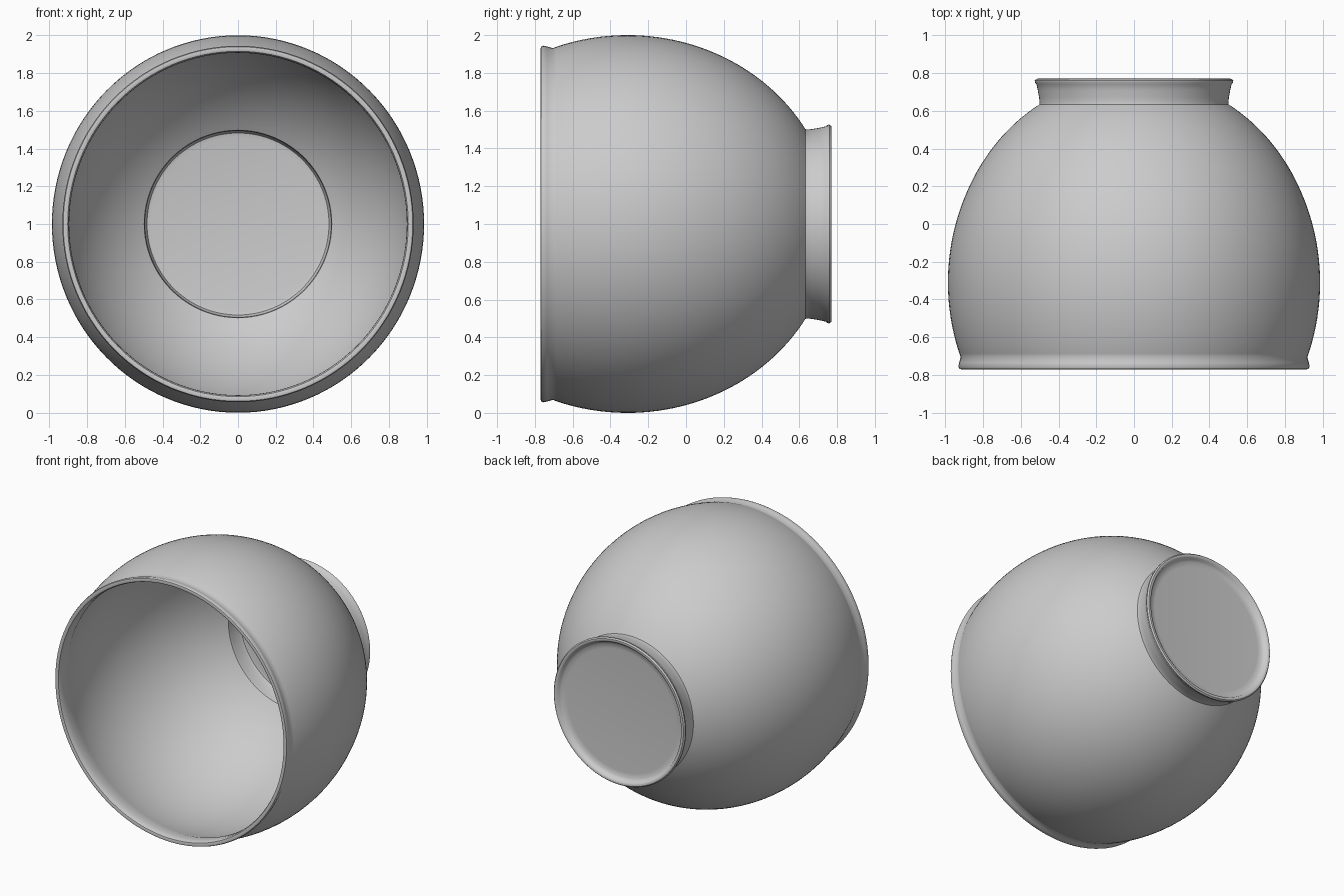
import bpy, bmesh, math

if "Cube" in bpy.data.objects:
    bpy.data.objects.remove(bpy.data.objects["Cube"])

SEG = 128


def arc(radius, length, t0, t1, steps):
    """Elliptical wall section as (radius, y) points, widest at y = -0.31."""
    return [(radius * math.cos(t0 + (t1 - t0) * i / steps),
             -0.31 + length * math.sin(t0 + (t1 - t0) * i / steps))
            for i in range(steps + 1)]


def lathe(name, profile):
    """Revolve a closed-ended profile around the y axis at height z = 1."""
    bm = bmesh.new()
    rings = []
    for r, y in profile:
        if r == 0:
            rings.append([bm.verts.new((0, y, 1))] * SEG)
            continue
        # the wide part is very slightly narrower sideways
        sx = 1 - 0.014 * min(1, max(0, (r - 0.53) / 0.38))
        rings.append([bm.verts.new((r * sx * math.cos(2 * math.pi * i / SEG), y,
                                    1 + r * math.sin(2 * math.pi * i / SEG)))
                      for i in range(SEG)])
    for a, b in zip(rings, rings[1:]):
        for i in range(SEG):
            j = (i + 1) % SEG
            bm.faces.new(list(dict.fromkeys((a[i], a[j], b[j], b[i]))))
    bmesh.ops.recalc_face_normals(bm, faces=bm.faces)
    mesh = bpy.data.meshes.new(name)
    bm.to_mesh(mesh)
    bm.free()
    obj = bpy.data.objects.new(name, mesh)
    bpy.context.collection.objects.link(obj)
    bpy.context.view_layer.objects.active = obj
    obj.select_set(True)
    bpy.ops.object.shade_smooth_by_angle(angle=math.radians(40))
    return obj


# inner floor and the hollow inside the foot
inner_floor = [(0, 0.715), (0.46, 0.715), (0.482, 0.71), (0.492, 0.69), (0.493, 0.62)]
# inner wall, from the foot out to the mouth
inner_wall = arc(0.97, 1.06, 1.033, 0, 28) + arc(0.97, 1.06, 0, -0.355, 8)[1:]
# flared, rounded mouth rim
rim = [(0.907, -0.72), (0.908, -0.75), (0.915, -0.766), (0.928, -0.77),
       (0.939, -0.767), (0.944, -0.755), (0.94, -0.735), (0.931, -0.705)]
# outer wall
outer_wall = arc(1.0, 1.09, -0.352, 0, 8) + arc(1.0, 1.09, 0, 1.045, 28)[1:]
# flared foot ring and its shallow recessed underside
foot = [(0.5, 0.645), (0.503, 0.67), (0.51, 0.71), (0.517, 0.74), (0.525, 0.75),
        (0.526, 0.76), (0.518, 0.769), (0.507, 0.77), (0.497, 0.765), (0.49, 0.75),
        (0.475, 0.738), (0.44, 0.735), (0, 0.735)]

lathe("bowl", inner_floor + inner_wall + rim + outer_wall + foot)
